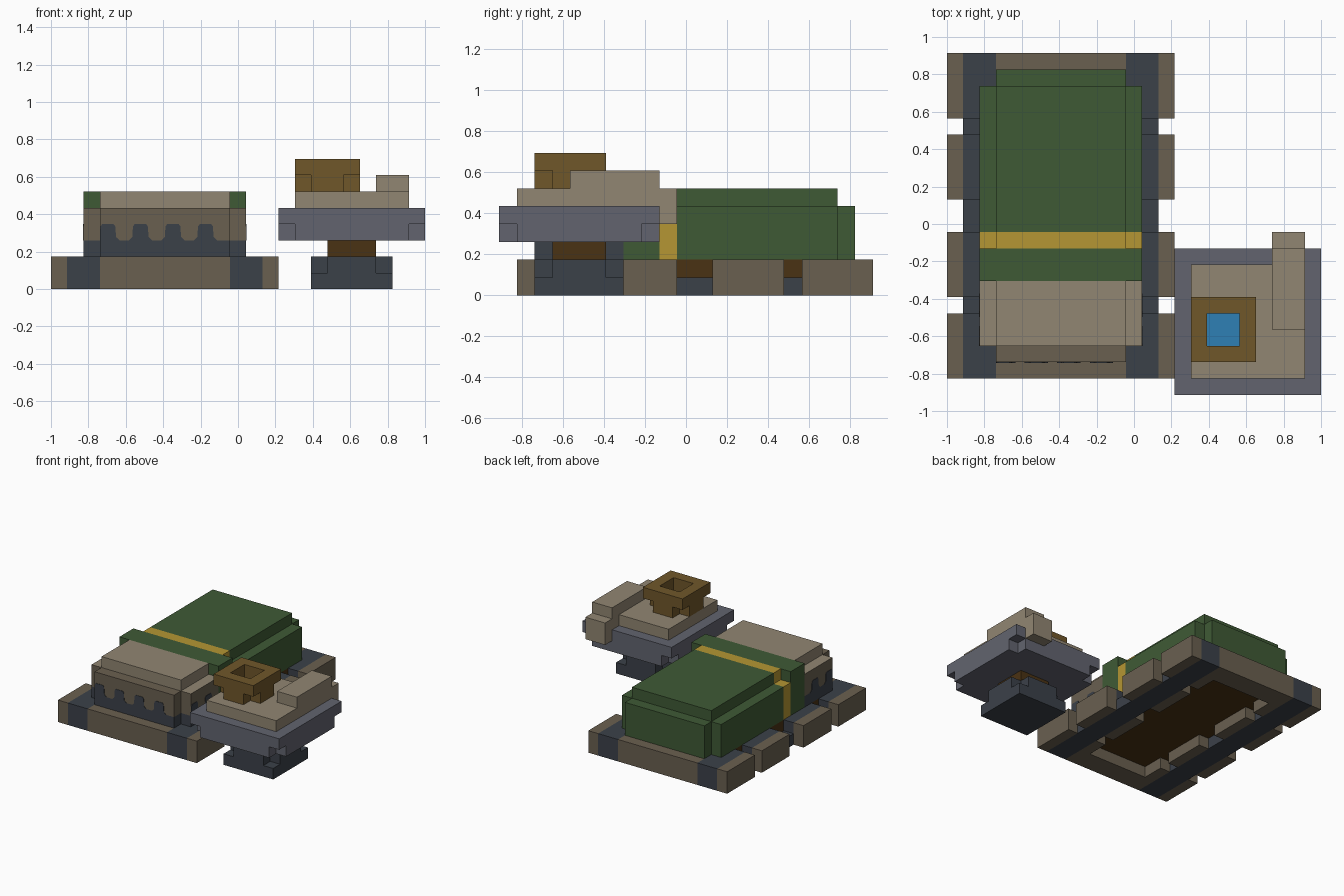
import bpy, bmesh
from mathutils import Vector

cube = bpy.data.objects.get("Cube")
if cube:
    bpy.data.objects.remove(cube, do_unlink=True)

U = 2 / 23  # one block


def pos(i, j, k):
    """Block coordinates to world coordinates."""
    return Vector((-1 + i * U, (j - 10.5) * U, k * U))


def material(name, hex_code):
    rgb = [int(hex_code[n:n + 2], 16) / 255 for n in (0, 2, 4)]
    lin = [c / 12.92 if c <= 0.04045 else ((c + 0.055) / 1.055) ** 2.4 for c in rgb]
    m = bpy.data.materials.new(name)
    m.diffuse_color = (*lin, 1)
    m.use_nodes = True
    bsdf = m.node_tree.nodes["Principled BSDF"]
    bsdf.inputs["Base Color"].default_value = (*lin, 1)
    bsdf.inputs["Roughness"].default_value = 0.9
    return m


WOOD = material("weathered wood", "6A6050")
SLATE = material("dark slate", "3B4149")
GREEN = material("green wool", "3F5A35")
GOLD = material("gold trim", "B59633")
LINEN = material("tan linen", "918672")
STONE = material("grey stone", "62646F")
BRONZE = material("brown bronze", "70572A")
DARK = material("dark brown wood", "4A3213")
BLUE = material("water blue", "2E80B5")


def finish(name, bm, mats):
    bmesh.ops.recalc_face_normals(bm, faces=bm.faces)
    me = bpy.data.meshes.new(name)
    bm.to_mesh(me)
    bm.free()
    for m in mats:
        me.materials.append(m)
    ob = bpy.data.objects.new(name, me)
    bpy.context.collection.objects.link(ob)
    return ob


def blocks(name, mat, boxes, top_mat=None):
    """One object from boxes (i0, i1, j0, j1, k0, k1) in block units."""
    bm = bmesh.new()
    for i0, i1, j0, j1, k0, k1 in boxes:
        a, b = pos(i0, j0, k0), pos(i1, j1, k1)
        vs = bmesh.ops.create_cube(bm, size=1)["verts"]
        for v in vs:
            v.co = Vector([(a[n] + b[n]) / 2 + v.co[n] * (b[n] - a[n]) for n in range(3)])
    bm.normal_update()
    if top_mat:
        for f in bm.faces:
            f.material_index = int(f.normal.z > 0.5)
    return finish(name, bm, [mat, top_mat] if top_mat else [mat])


def cross(i0, i1, j0, j1, k0, k1):
    """Block with its four upright corners notched by one unit."""
    return [(i0 + 1, i1 - 1, j0, j1, k0, k1),
            (i0, i0 + 1, j0 + 1, j1 - 1, k0, k1),
            (i1 - 1, i1, j0 + 1, j1 - 1, k0, k1)]


def mirror_x(boxes):
    """Add each box mirrored across the middle of the bed (i = 7)."""
    return boxes + [(14 - b[1], 14 - b[0], *b[2:]) for b in boxes]


# Bed frame: planks, rails and sunken core
spans = [(1, 5), (6, 10), (12, 16), (17, 21)]
gaps = [(5, 6), (10, 12), (16, 17)]
planks = mirror_x([(i, i + 1, a, b, 0, 2) for a, b in spans for i in (0, 3)])
blocks("side_planks", WOOD, planks)
blocks("end_planks", WOOD, [(4, 10, 1, 3, 0, 2), (4, 10, 19, 21, 0, 2)])
blocks("bed_rails", SLATE, mirror_x([(1, 3, a, b, 0, 2) for a, b in spans]
                                    + [(1, 3, a, b, 0, 1) for a, b in gaps]))
blocks("bed_core", DARK, [(2, 12, 3, 19, 1, 2)])

# Head of the bed: slate base, wooden body, linen pillow
blocks("head_base", SLATE, [(3, 11, 2, 3, 2, 3), (2, 12, 3, 7, 2, 3)])
blocks("head_panel", WOOD, [(3, 11, 2, 3, 3, 5)])
blocks("head_body", WOOD, [(2, 12, 3, 7, 3, 5)], top_mat=LINEN)
blocks("pillow", LINEN, [(3, 11, 3, 7, 5, 6)])

# Flared slate teeth painted on the wooden panel
TOOTH = [(-0.22, 3), (0, 3.2), (0.04, 3.85), (0.15, 4), (0.85, 4), (0.96, 3.85), (1, 3.2), (1.22, 3)]


def teeth(name, starts, lo, hi, place, depth):
    bm = bmesh.new()
    for s in starts:
        pts = [place(min(max(s + t, lo), hi), k) for t, k in TOOTH]
        f = bm.faces.new([bm.verts.new(p) for p in pts])
        ext = bmesh.ops.extrude_face_region(bm, geom=[f])["geom"]
        bmesh.ops.translate(bm, vec=depth,
                            verts=[v for v in ext if isinstance(v, bmesh.types.BMVert)])
        bm.faces.new([bm.verts.new(p) for p in pts])
        bmesh.ops.remove_doubles(bm, verts=bm.verts, dist=1e-5)
    return finish(name, bm, [SLATE])


T = 0.003
teeth("front_teeth", (3, 5, 7, 9), 3, 11, lambda s, k: pos(s, 2, k), (0, -T, 0))
teeth("right_teeth", (3, 5), 3, 7, lambda s, k: pos(2, s, k), (-T, 0, 0))
teeth("left_teeth", (3, 5), 3, 7, lambda s, k: pos(12, s, k), (T, 0, 0))

# Blanket with folded edge and gold band
blocks("blanket_fold", GREEN, [(2, 12, 7, 9, 2, 6)])
blocks("blanket_band", GOLD, [(2, 12, 9, 10, 2, 5), (3, 11, 9, 10, 5, 6)])
blocks("blanket", GREEN, [(2, 12, 10, 19, 2, 5), (3, 11, 10, 19, 5, 6), (3, 11, 19, 20, 2, 5)])

# Side table
blocks("table_foot", SLATE, [(16, 21, 2, 7, 0, 1)] + cross(16, 21, 2, 7, 1, 2))
blocks("table_stem", DARK, [(17, 20, 3, 6, 2, 3)])
blocks("table_top", STONE, [(14, 23, 0, 9, 4, 5)] + cross(14, 23, 0, 9, 3, 4))
blocks("table_cloth", LINEN, [(15, 22, 1, 8, 5, 6)])
blocks("draped_towel", LINEN, [(20, 22, 4, 9, 6, 7), (20, 22, 8, 9, 5, 6), (20, 22, 9, 10, 4, 6)])

# Bowl with a square opening, narrower below the rim
rim = [(15, 16, 2, 6, 7, 8), (18, 19, 2, 6, 7, 8), (16, 18, 2, 3, 7, 8), (16, 18, 5, 6, 7, 8)]
walls = [(15, 16, 3, 5, 6, 7), (18, 19, 3, 5, 6, 7), (16, 18, 2, 3, 6, 7), (16, 18, 5, 6, 6, 7)]
blocks("bowl", BRONZE, rim + walls)
blocks("bowl_water", BLUE, [(16, 18, 3, 5, 6, 6.5)])
